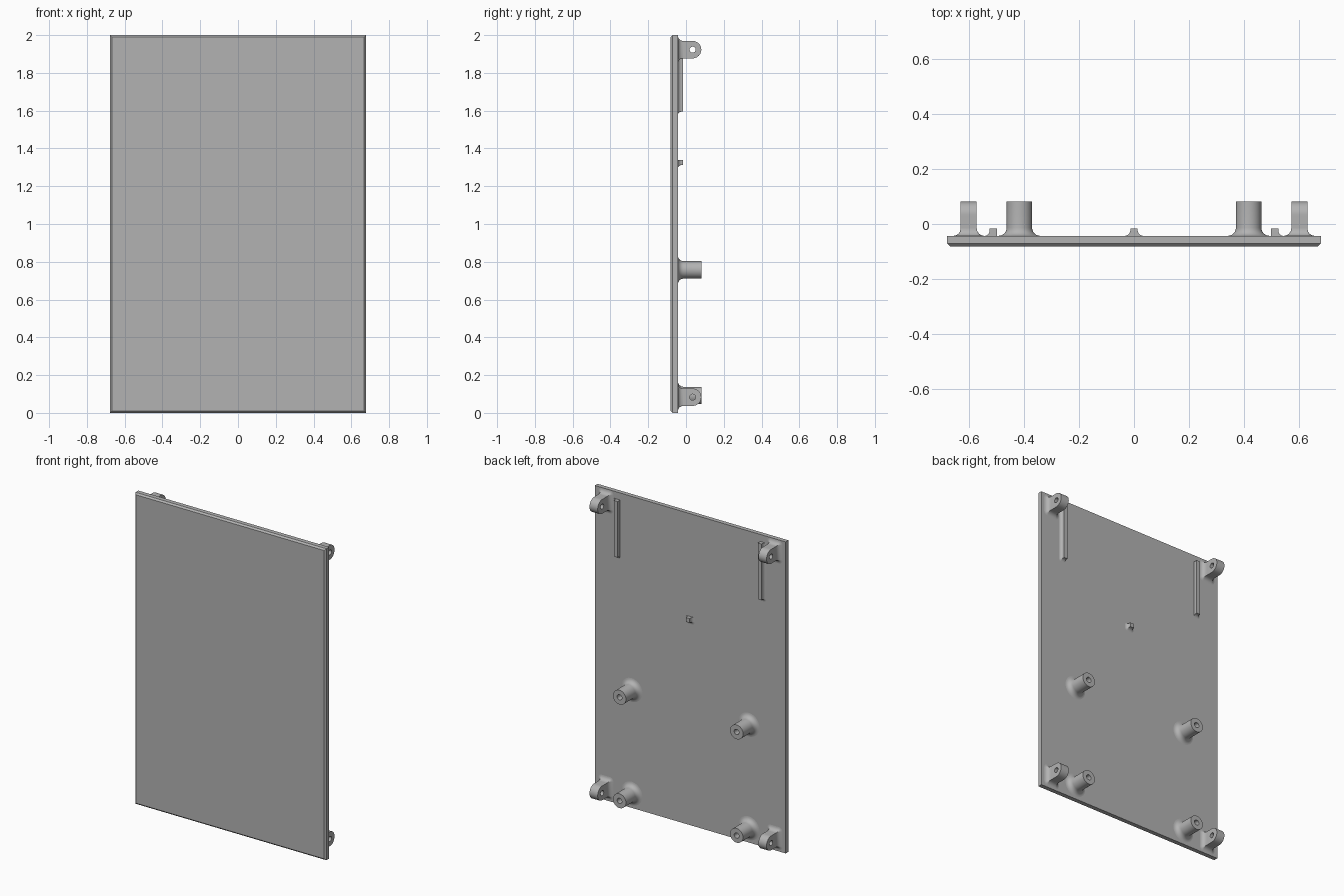
import bpy, bmesh
from math import sin, cos, pi
from mathutils import Matrix, Vector

if "Cube" in bpy.data.objects:
    bpy.data.objects.remove(bpy.data.objects["Cube"], do_unlink=True)

FRONT, BACK, TIP = -0.081, -0.043, 0.081   # plate faces and fitting tips along y

grey = bpy.data.materials.new("plain grey")
grey.use_nodes = True
colour = (0.45, 0.45, 0.45, 1)
grey.diffuse_color = colour
grey.node_tree.nodes["Principled BSDF"].inputs["Base Color"].default_value = colour


def finish(bm, name, smooth=True):
    bmesh.ops.remove_doubles(bm, verts=bm.verts, dist=1e-5)
    bmesh.ops.recalc_face_normals(bm, faces=bm.faces)
    mesh = bpy.data.meshes.new(name)
    bm.to_mesh(mesh)
    bm.free()
    mesh.materials.append(grey)
    ob = bpy.data.objects.new(name, mesh)
    bpy.context.collection.objects.link(ob)
    if smooth:
        bpy.ops.object.select_all(action='DESELECT')
        ob.select_set(True)
        bpy.context.view_layer.objects.active = ob
        bpy.ops.object.shade_smooth_by_angle(angle=pi / 6)


def add_box(bm, x0, x1, y0, y1, z0, z1):
    size = Vector((x1 - x0, y1 - y0, z1 - z0, 1))
    mid = Vector((x0 + x1, y0 + y1, z0 + z1)) / 2
    bmesh.ops.create_cube(bm, size=1, matrix=Matrix.Translation(mid) @ Matrix.Diagonal(size))


def add_loft(bm, rings):
    rows = [[bm.verts.new(p) for p in ring] for ring in rings]
    for a, b in zip(rows, rows[1:]):
        for i in range(len(a)):
            j = (i + 1) % len(a)
            bm.faces.new((a[i], a[j], b[j], b[i]))
    return rows


def add_skirt(bm, x0, x1, z0, z1, fillet, xlim=(-9, 9), zlim=(-9, 9)):
    """Concave fillet around a rectangular foot, trimmed flush at the limits."""
    rings = []
    for k in range(7):
        t = k / 6 * pi / 2
        off = fillet * (1 - sin(t)) + 0.0004
        ring = []
        for q, (cx, cz) in enumerate(((x1, z1), (x0, z1), (x0, z0), (x1, z0))):
            for s in range(6):
                a = (q + s / 5) * pi / 2
                x = min(max(cx + off * cos(a), xlim[0]), xlim[1])
                z = min(max(cz + off * sin(a), zlim[0]), zlim[1])
                ring.append((x, BACK + fillet * (1 - cos(t)), z))
        rings.append(ring)
    add_loft(bm, rings)


# Plate with chamfered front edges
bm = bmesh.new()
add_box(bm, -0.678, 0.678, FRONT, BACK, 0, 2)
rim = [e for e in bm.edges if all(v.co.y < FRONT + 0.001 for v in e.verts)]
bmesh.ops.bevel(bm, geom=rim, offset=0.01, segments=1, affect='EDGES')
finish(bm, "plate", smooth=False)


def make_post(name, x, z, r=0.046, hole=0.017, fillet=0.03):
    # Turned profile: blind hole, flat tip, wall, flared foot
    profile = [(hole, BACK), (hole, TIP), (r, TIP)]
    for k in range(7):
        t = k / 6 * pi / 2
        profile.append((r + fillet * (1 - cos(t)), BACK + fillet * (1 - sin(t))))
    bm = bmesh.new()
    rings = [[(x + rad * cos(i * pi / 20), y, z + rad * sin(i * pi / 20)) for i in range(40)]
             for rad, y in profile]
    rows = add_loft(bm, rings)
    bm.faces.new(rows[0])
    finish(bm, name)


def make_lug(name, x, z, half=0.029, r=0.046, hole=0.016):
    # Round-ended ear pierced along x
    yc, depth = TIP - r, TIP - r - BACK + 0.01

    def outline(i):
        c, s = cos(i * pi / 24), sin(i * pi / 24)
        k = r if c >= 0 else min(depth / -c, r / max(abs(s), 1e-6))
        return yc + k * c, z + k * s

    outer = [outline(i) for i in range(48)]
    inner = [(yc + hole * cos(i * pi / 24), z + hole * sin(i * pi / 24)) for i in range(48)]
    bm = bmesh.new()
    add_loft(bm, [[(x + dx, y, h) for y, h in pts] for dx, pts in
                  ((-half, inner), (-half, outer), (half, outer), (half, inner), (-half, inner))])
    add_skirt(bm, x - half, x + half, z - r, z + r, 0.027)
    finish(bm, name)


# Fittings repeated on both sides
for side, s in (("left", 1), ("right", -1)):
    for level, z in (("upper", 0.757), ("lower", 0.092)):
        make_post(f"{side}_{level}_post", s * 0.416, z)
    for level, z in (("upper", 1.923), ("lower", 0.083)):
        make_lug(f"{side}_{level}_lug", s * 0.6, z)

    # Guide rail, flared on its outer side and lower end
    x0, x1 = sorted((s * 0.498, s * 0.524))
    bm = bmesh.new()
    add_box(bm, x0, x1, BACK - 0.005, -0.017, 1.595, 1.955)
    add_skirt(bm, x0, x1, 1.595, 1.955, 0.018,
              xlim=(x0, 9) if s > 0 else (-9, x1), zlim=(-9, 1.955))
    finish(bm, f"{side}_rail")

# Small centre tab
bm = bmesh.new()
add_box(bm, -0.013, 0.013, BACK - 0.005, -0.017, 1.313, 1.34)
add_skirt(bm, -0.013, 0.013, 1.313, 1.34, 0.02, zlim=(-9, 1.34))
finish(bm, "centre_tab")
